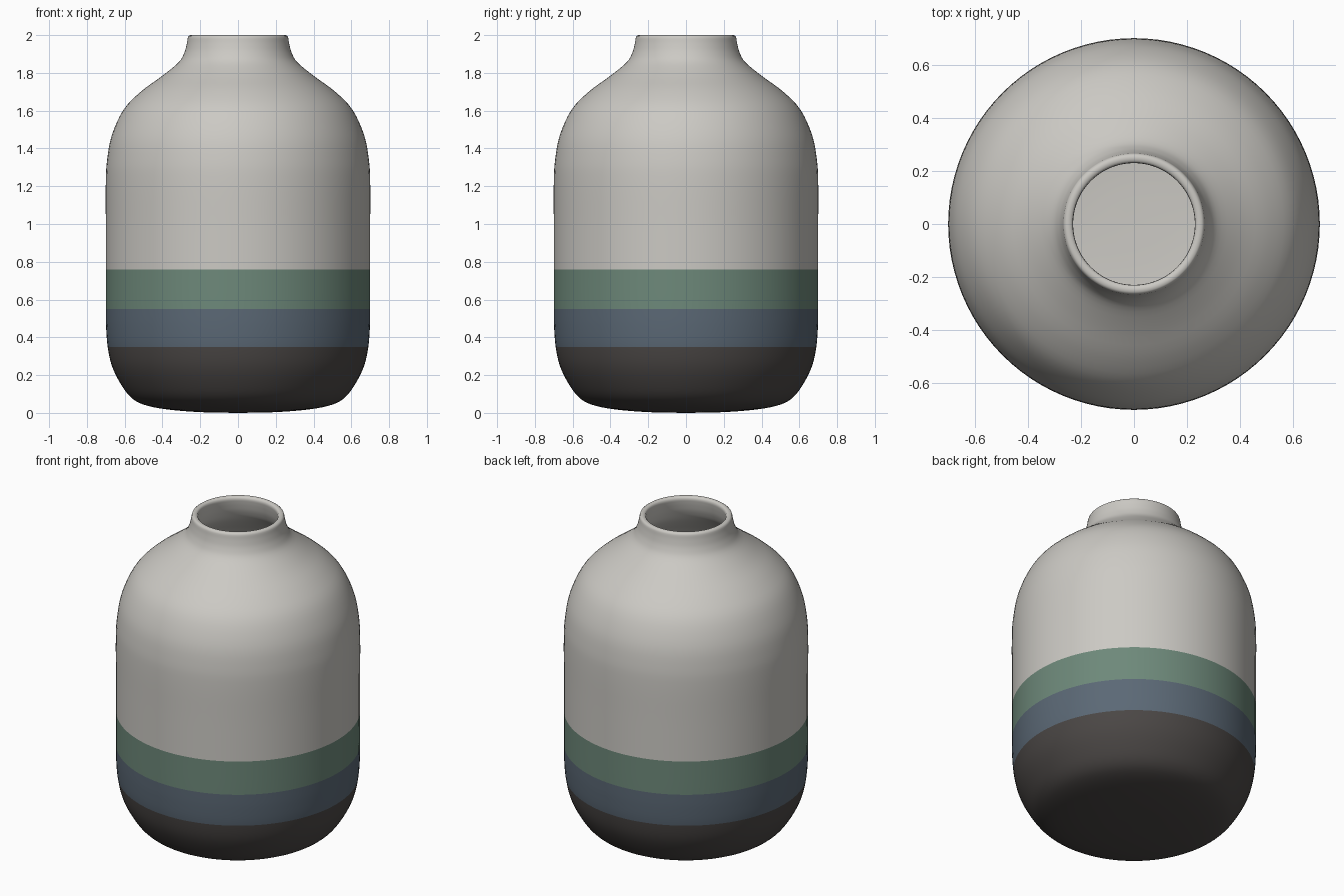
import bpy, bmesh, math
from mathutils import Vector

if "Cube" in bpy.data.objects:
    bpy.data.objects.remove(bpy.data.objects["Cube"])

SIDES = 96
WALL = 0.037


def material(name, rgb):
    m = bpy.data.materials.new(name)
    m.diffuse_color = (*rgb, 1)
    m.use_nodes = True
    m.node_tree.nodes["Principled BSDF"].inputs["Base Color"].default_value = m.diffuse_color
    return m


def smooth_curve(points, steps=4):
    """Catmull-Rom curve through the (radius, height) points."""
    pts = [Vector(p) for p in points]
    pts = [2 * pts[0] - pts[1]] + pts + [2 * pts[-1] - pts[-2]]
    out = []
    for a, b, c, d in zip(pts, pts[1:], pts[2:], pts[3:]):
        for i in range(steps):
            t = i / steps
            out.append(0.5 * (2 * b + (c - a) * t + (2 * a - 5 * b + 4 * c - d) * t * t
                              + (3 * b - a - 3 * c + d) * t ** 3))
    return out + [pts[-2]]


# Outer wall profile from the base centre up to the neck; band edges are points on it
outer = smooth_curve([
    (0, 0), (0.2, 0.004), (0.38, 0.019), (0.50, 0.044), (0.57, 0.085), (0.625, 0.16),
    (0.668, 0.25), (0.69, 0.35), (0.698, 0.45), (0.70, 0.55), (0.70, 0.76), (0.70, 1.0),
    (0.70, 1.22), (0.693, 1.34), (0.668, 1.47), (0.606, 1.605), (0.515, 1.70),
    (0.40, 1.785), (0.315, 1.855), (0.285, 1.905), (0.272, 1.95), (0.266, 1.985)])

# Inner wall follows the outer wall at a constant thickness
inner = []
for i, p in enumerate(outer):
    t = (outer[min(i + 1, len(outer) - 1)] - outer[max(i - 1, 0)]).normalized()
    q = p + Vector((-t.y, t.x)) * WALL
    inner.append(Vector((0 if i == 0 else max(q.x, 0.001), q.y)))

# Rounded lip joins the two walls
lip = [Vector(p) for p in ((0.263, 1.994), (0.256, 1.999), (0.247, 2.0),
                           (0.238, 1.998), (0.231, 1.992))]
profile = outer + lip + inner[::-1]

# Revolve the profile
bm = bmesh.new()
rings = []
for r, z in profile:
    if r < 1e-6:
        rings.append([bm.verts.new((0, 0, z))] * SIDES)
    else:
        rings.append([bm.verts.new((r * math.cos(k * math.tau / SIDES),
                                    r * math.sin(k * math.tau / SIDES), z))
                      for k in range(SIDES)])
for j, (lo, hi) in enumerate(zip(rings, rings[1:])):
    z = (profile[j].y + profile[j + 1].y) / 2
    # Painted bands on the outer wall only
    band = sum(z < h for h in (0.76, 0.55, 0.35)) if j < len(outer) else 0
    for k in range(SIDES):
        n = (k + 1) % SIDES
        corners = list(dict.fromkeys((lo[k], lo[n], hi[n], hi[k])))
        f = bm.faces.new(corners)
        f.material_index = band
        f.smooth = True
bmesh.ops.recalc_face_normals(bm, faces=bm.faces)

mesh = bpy.data.meshes.new("vase")
bm.to_mesh(mesh)
bm.free()
for name, rgb in (("pale grey glaze", (0.60, 0.585, 0.55)),
                  ("sage green band", (0.155, 0.25, 0.195)),
                  ("slate blue band", (0.105, 0.14, 0.18)),
                  ("charcoal base", (0.07, 0.063, 0.06))):
    mesh.materials.append(material(name, rgb))
bpy.context.collection.objects.link(bpy.data.objects.new("vase", mesh))
